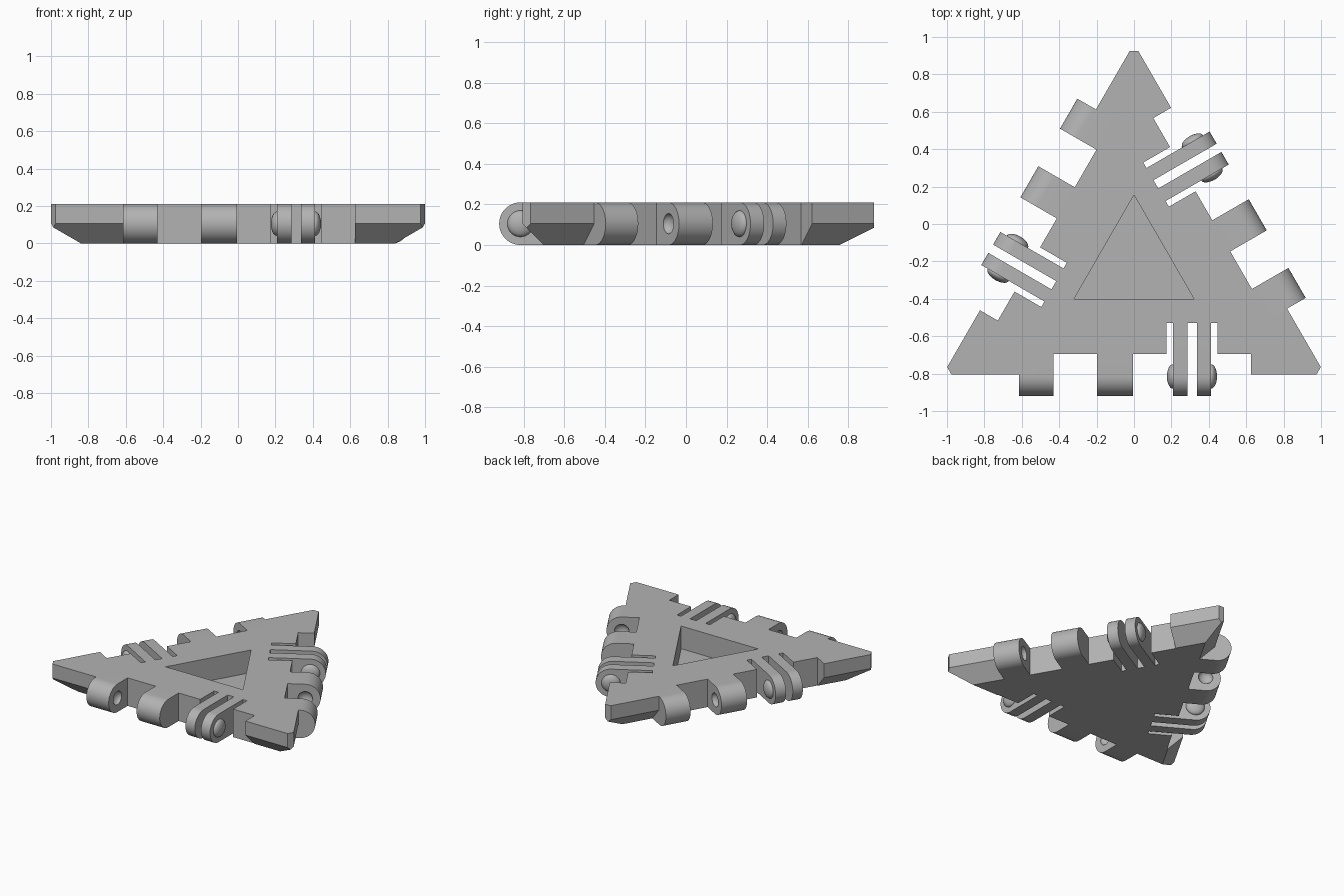
import bpy, bmesh
from math import pi, sin, cos, sqrt
from mathutils import Matrix, Vector

cube = bpy.data.objects.get("Cube")
if cube:
    bpy.data.objects.remove(cube, do_unlink=True)

T = 0.21               # plate thickness
R = T / 2              # hinge barrel radius
INR = 0.59             # plate centre to edge
CENTRE = Vector((0, -0.215, 0))
AXIS_Y = -0.815        # hinge line of the front edge
RECESS_Y, SLOT_Y = -0.695, -0.53
KNUCKLES = [(-0.615, -0.43), (-0.198, -0.006)]
PRONGS = [(0.208, 0.286), (0.337, 0.412)]

grey = bpy.data.materials.new("mid grey")
grey.use_nodes = True
colour = (0.45, 0.45, 0.45, 1)
grey.diffuse_color = colour
grey.node_tree.nodes["Principled BSDF"].inputs["Base Color"].default_value = colour


def turn(k):
    return (Matrix.Translation(CENTRE) @ Matrix.Rotation(k * 2 * pi / 3, 4, 'Z')
            @ Matrix.Translation(-CENTRE))


def finish(name, bm, repeat=True):
    """Turn a bmesh into an object, repeated on all three edges."""
    if repeat:
        base = bm.verts[:] + bm.edges[:] + bm.faces[:]
        for k in (1, 2):
            copy = bmesh.ops.duplicate(bm, geom=base)["geom"]
            verts = [g for g in copy if isinstance(g, bmesh.types.BMVert)]
            bmesh.ops.transform(bm, matrix=turn(k), verts=verts)
    bmesh.ops.recalc_face_normals(bm, faces=bm.faces)
    mesh = bpy.data.meshes.new(name)
    bm.to_mesh(mesh)
    bm.free()
    mesh.materials.append(grey)
    obj = bpy.data.objects.new(name, mesh)
    bpy.context.collection.objects.link(obj)
    return obj


def extrude(bm, points, offset):
    face = bm.faces.new([bm.verts.new(p) for p in points])
    ext = bmesh.ops.extrude_face_region(bm, geom=[face])["geom"]
    verts = [g for g in ext if isinstance(g, bmesh.types.BMVert)]
    bmesh.ops.translate(bm, vec=offset, verts=verts)


def barrel(bm, x0, x1, back):
    """Round-nosed hinge leaf between x0 and x1."""
    arc = [(x0, AXIS_Y - R * sin(pi * i / 24), R + R * cos(pi * i / 24)) for i in range(25)]
    extrude(bm, [(x0, back, T)] + arc + [(x0, back, 0)], (x1 - x0, 0, 0))


def dome(bm, x, depth, radius):
    m = (Matrix.Translation((x, AXIS_Y, R)) @ Matrix.Diagonal((depth, radius, radius, 1))
         @ Matrix.Rotation(pi / 2, 4, 'Y'))
    bmesh.ops.create_uvsphere(bm, u_segments=32, v_segments=16, radius=1, matrix=m)


def boolean(target, tool, operation):
    mod = target.modifiers.new(tool.name, 'BOOLEAN')
    mod.operation, mod.solver, mod.object = operation, 'EXACT', tool
    bpy.context.view_layer.objects.active = target
    bpy.ops.object.modifier_apply(modifier=mod.name)
    bpy.data.objects.remove(tool, do_unlink=True)


# Triangular plate: clipped corners and an underside chamfer
bm = bmesh.new()
edge_y = CENTRE.y - INR
tip_y = CENTRE.y + 2 * INR - 0.04
w = 0.04 / sqrt(3)
corner = [(s * w, tip_y, z) for s in (-1, 1) for z in (T, R)]
corner += [(0, tip_y, R - 0.02), (0, tip_y - 0.17, 0)]
for p in corner:
    bm.verts.new(p)
for k in (1, 2):
    for p in corner:
        bm.verts.new(turn(k) @ Vector(p))
bmesh.ops.convex_hull(bm, input=bm.verts)
bmesh.ops.dissolve_limit(bm, angle_limit=0.03, verts=bm.verts, edges=bm.edges)
plate = finish("hinged_plate", bm, repeat=False)

# Edge recess with a deeper pocket for the prongs
bm = bmesh.new()
extrude(bm, [(-0.615, -1, -0.1), (0.625, -1, -0.1), (0.625, RECESS_Y, -0.1),
             (0.446, RECESS_Y, -0.1), (0.446, SLOT_Y, -0.1), (0.173, SLOT_Y, -0.1),
             (0.173, RECESS_Y, -0.1), (-0.615, RECESS_Y, -0.1)], (0, 0, 0.5))
boolean(plate, finish("edge_cutter", bm), 'DIFFERENCE')

# Knuckles and prongs along each edge
bm = bmesh.new()
for x0, x1 in KNUCKLES:
    barrel(bm, x0, x1, RECESS_Y + 0.08)
for x0, x1 in PRONGS:
    barrel(bm, x0, x1, SLOT_Y + 0.06)
boolean(plate, finish("hinge_leaves", bm), 'UNION')

# Sockets on the facing sides of the knuckles
bm = bmesh.new()
for x in (KNUCKLES[0][1], KNUCKLES[1][0]):
    dome(bm, x, 0.035, 0.05)
boolean(plate, finish("socket_cutter", bm), 'DIFFERENCE')

# Triangular well in the top
bm = bmesh.new()
extrude(bm, [turn(k) @ Vector((0, 0.155, 0.04)) for k in range(3)], (0, 0, 0.4))
boolean(plate, finish("well_cutter", bm, repeat=False), 'DIFFERENCE')

# Snap bumps on the outer sides of the prongs
bm = bmesh.new()
for x in (PRONGS[0][0], PRONGS[1][1]):
    dome(bm, x, 0.032, 0.065)
bumps = finish("snap_bumps", bm)

for obj in (plate, bumps):
    bpy.ops.object.select_all(action='DESELECT')
    obj.select_set(True)
    bpy.context.view_layer.objects.active = obj
    bpy.ops.object.shade_smooth_by_angle(angle=0.5)
